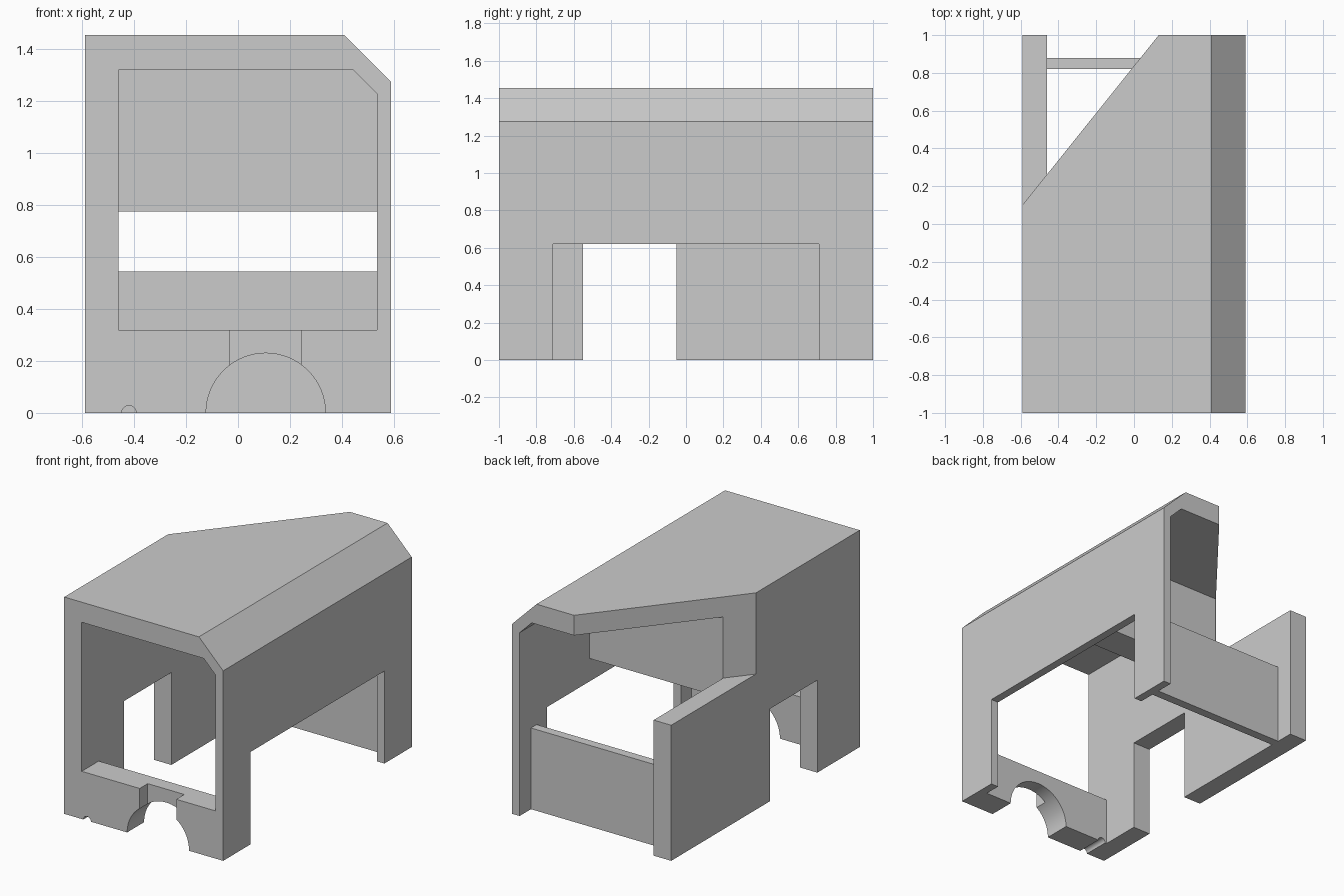
import bpy, bmesh, math
from mathutils import Vector

cube = bpy.data.objects.get("Cube")
if cube:
    bpy.data.objects.remove(cube, do_unlink=True)

grey = bpy.data.materials.new("plain grey")
grey.use_nodes = True
colour = (0.6, 0.6, 0.6, 1)
grey.diffuse_color = colour
grey.node_tree.nodes["Principled BSDF"].inputs["Base Color"].default_value = colour


def prism(name, profile, axis, low, high):
    """Extrude a closed profile along y (points are x, z) or z (points are x, y)."""
    bm = bmesh.new()
    place = (lambda a, b: (a, low, b)) if axis == "y" else (lambda a, b: (a, b, low))
    face = bm.faces.new([bm.verts.new(place(a, b)) for a, b in profile])
    made = bmesh.ops.extrude_face_region(bm, geom=[face])["geom"]
    step = Vector((0, high - low, 0)) if axis == "y" else Vector((0, 0, high - low))
    bmesh.ops.translate(bm, vec=step, verts=[v for v in made if isinstance(v, bmesh.types.BMVert)])
    bmesh.ops.recalc_face_normals(bm, faces=bm.faces)
    mesh = bpy.data.meshes.new(name)
    bm.to_mesh(mesh)
    bm.free()
    mesh.materials.append(grey)
    obj = bpy.data.objects.new(name, mesh)
    bpy.context.collection.objects.link(obj)
    return obj


def box(name, x, y, z):
    return prism(name, [(x[0], z[0]), (x[1], z[0]), (x[1], z[1]), (x[0], z[1])], "y", *y)


def circle(x, radius, sides):
    turn = 2 * math.pi / sides
    return [(x + radius * math.cos(i * turn), radius * math.sin(i * turn)) for i in range(sides)]


def cut(target, cutter):
    """Subtract the cutter, bake the result and drop the cutter."""
    mod = target.modifiers.new("cut", "BOOLEAN")
    mod.operation, mod.solver, mod.object = "DIFFERENCE", "EXACT", cutter
    bpy.context.view_layer.update()
    graph = bpy.context.evaluated_depsgraph_get()
    mesh = bpy.data.meshes.new_from_object(target.evaluated_get(graph))
    target.modifiers.clear()
    target.data = mesh
    bpy.data.objects.remove(cutter, do_unlink=True)


# Outer shell with one bevelled top corner
right, left = -0.59, 0.59
inner_right, inner_left = -0.46, 0.535
shell = prism("shell", [(right, 0), (left, 0), (left, 1.275), (0.41, 1.455), (right, 1.455)], "y", -1, 1)

# Tunnel through the shell, and the open underside behind the front sill
tunnel = [(inner_right, 0.32), (inner_left, 0.32), (inner_left, 1.23), (0.445, 1.32), (inner_right, 1.32)]
cut(shell, prism("tunnel", tunnel, "y", -2, 2))
cut(shell, box("underside", (inner_right, inner_left), (-0.82, 2), (-1, 0.7)))

# Doorways in the side walls
cut(shell, box("left_doorway", (0.2, 1), (-0.71, 0.71), (-1, 0.62)))
cut(shell, box("right_doorway", (-1, -0.2), (-0.55, -0.05), (-1, 0.62)))

# Slanted rear corner above the low wall
corner = [(right - 0.073, 0.01), (0.203, 1.09), (0.203, 2), (-1, 2), (-1, 0.01)]
cut(shell, prism("rear_corner", corner, "z", 0.91, 2))

# Front sill: large arch, slot above it and small groove
cut(shell, prism("arch", circle(0.107, 0.23, 64), "y", -2, -0.5))
cut(shell, box("slot", (-0.03, 0.242), (-2, -0.915), (0.1, 0.5)))
cut(shell, prism("groove", circle(-0.42, 0.028, 24), "y", -2, -0.5))

# Hanging bulkhead and rear cross panel
bulkhead = prism("bulkhead", [(inner_right, 0.775), (inner_left, 0.775)] + tunnel[2:], "y", 0.04, 0.26)
rear_panel = box("rear_panel", (inner_right, inner_left), (0.82, 0.88), (0, 0.545))

# Smooth the arch, keep every corner sharp
bpy.ops.object.select_all(action="DESELECT")
for obj in (shell, bulkhead, rear_panel):
    obj.select_set(True)
bpy.context.view_layer.objects.active = shell
bpy.ops.object.shade_smooth_by_angle(angle=math.radians(25))
